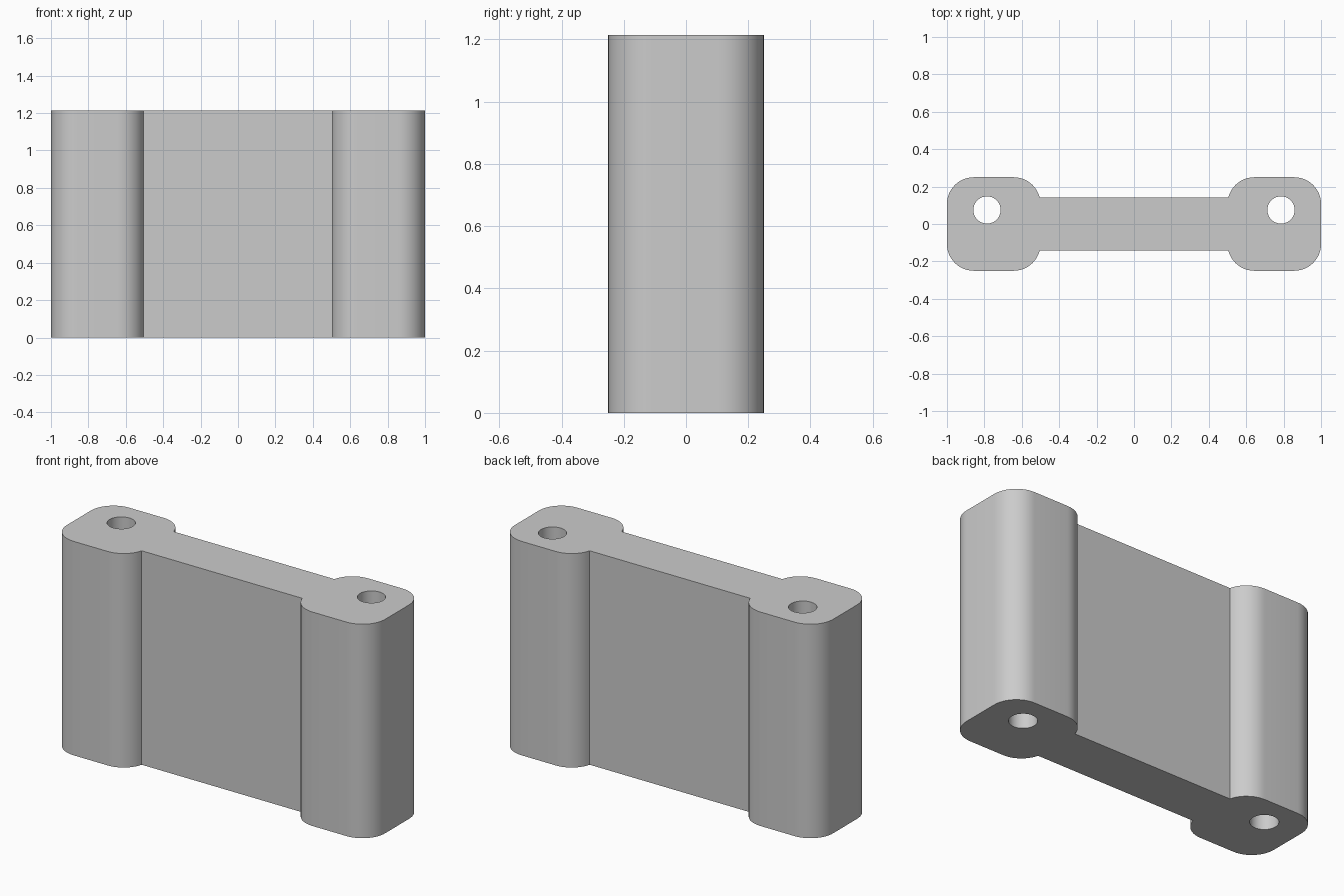
import bpy
import bmesh
from math import asin, cos, pi, radians, sin

cube = bpy.data.objects.get("Cube")
if cube:
    bpy.data.objects.remove(cube, do_unlink=True)

HEIGHT = 1.215
HALF_DEPTH = 0.25
WEB_HALF = 0.143
CORNER = 0.143
INNER, OUTER = 0.5, 1.0
HOLE_X, HOLE_Y, HOLE_R = 0.786, 0.075, 0.073


def arc(cx, cy, r, start, end, steps):
    return [(cx + r * cos(start + (end - start) * i / steps),
             cy + r * sin(start + (end - start) * i / steps))
            for i in range(steps + 1)]


def add_loop(bm, points):
    verts = [bm.verts.new((x, y, 0)) for x, y in points]
    return [bm.edges.new((v, verts[i - 1])) for i, v in enumerate(verts)]


# Quarter outline: inner corner stops where it meets the web
cy = HALF_DEPTH - CORNER
meet = pi - asin((WEB_HALF - cy) / CORNER)
quarter = (arc(OUTER - CORNER, cy, CORNER, 0, pi / 2, 12)
           + arc(INNER + CORNER, cy, CORNER, pi / 2, meet, 10))

# Mirror the quarter into the full dumbbell outline
upper = quarter + [(-x, y) for x, y in reversed(quarter)]
outline = upper + [(x, -y) for x, y in reversed(upper)]

bm = bmesh.new()
edges = add_loop(bm, outline)

# Two through holes
for side in (-1, 1):
    edges += add_loop(bm, arc(side * HOLE_X, HOLE_Y, HOLE_R, 0, 2 * pi, 40)[:-1])

# Fill the section and extrude it to full height
bmesh.ops.triangle_fill(bm, edges=edges, use_beauty=True, normal=(0, 0, 1))
extruded = bmesh.ops.extrude_face_region(bm, geom=bm.faces[:], use_keep_orig=True)
top = [g for g in extruded["geom"] if isinstance(g, bmesh.types.BMVert)]
bmesh.ops.translate(bm, verts=top, vec=(0, 0, HEIGHT))
bmesh.ops.recalc_face_normals(bm, faces=bm.faces[:])

mesh = bpy.data.meshes.new("spacer_block")
bm.to_mesh(mesh)
bm.free()
block = bpy.data.objects.new("spacer_block", mesh)
bpy.context.collection.objects.link(block)

# Plain grey finish
grey = bpy.data.materials.new("light_grey")
grey.use_nodes = True
colour = (0.6, 0.6, 0.6, 1)
grey.diffuse_color = colour
grey.node_tree.nodes["Principled BSDF"].inputs["Base Color"].default_value = colour
mesh.materials.append(grey)

bpy.ops.object.select_all(action="DESELECT")
block.select_set(True)
bpy.context.view_layer.objects.active = block
bpy.ops.object.shade_smooth_by_angle(angle=radians(30))
